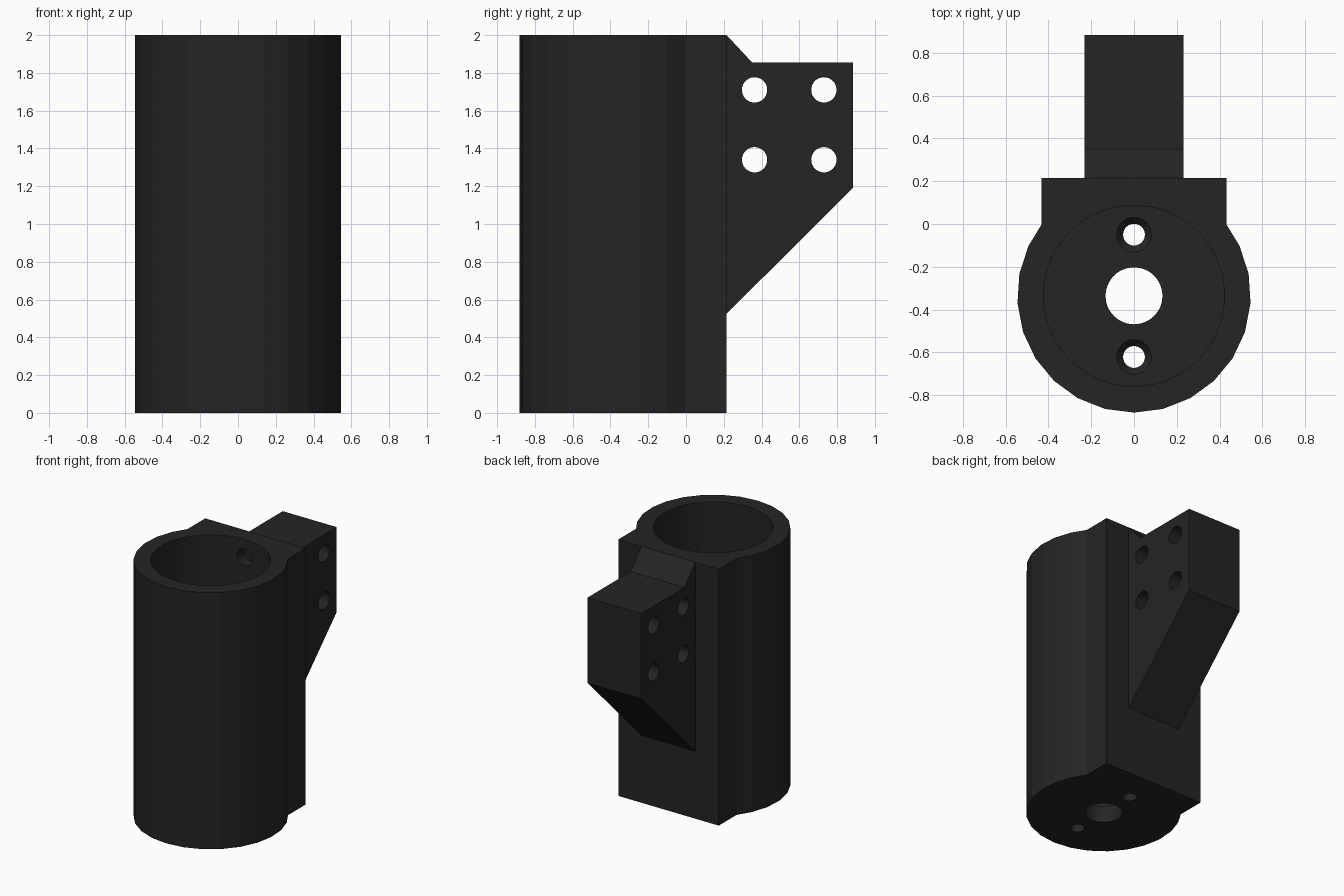
import bpy, bmesh, math
from mathutils import Matrix, Vector

if "Cube" in bpy.data.objects:
    bpy.data.objects.remove(bpy.data.objects["Cube"])

AXIS_Y = -0.336      # centre line of the round socket
R_OUT, R_BORE = 0.546, 0.423
BACK = 0.215         # back face of the mounting block
FLOOR = 0.13         # floor thickness of the socket

black = bpy.data.materials.new("matte black")
black.diffuse_color = (0.018, 0.018, 0.018, 1)
black.use_nodes = True
black.node_tree.nodes["Principled BSDF"].inputs["Base Color"].default_value = black.diffuse_color


def finish(name, bm):
    bmesh.ops.recalc_face_normals(bm, faces=bm.faces)
    mesh = bpy.data.meshes.new(name)
    bm.to_mesh(mesh)
    bm.free()
    mesh.materials.append(black)
    obj = bpy.data.objects.new(name, mesh)
    bpy.context.collection.objects.link(obj)
    return obj


def extrude(name, points, vector):
    bm = bmesh.new()
    face = bm.faces.new([bm.verts.new(p) for p in points])
    new = bmesh.ops.extrude_face_region(bm, geom=[face])["geom"]
    bmesh.ops.translate(bm, vec=vector,
                        verts=[g for g in new if isinstance(g, bmesh.types.BMVert)])
    return finish(name, bm)


def rod(name, start, end, r1, r2=None, segments=48):
    """Cylinder or cone from start to end."""
    a, b = Vector(start), Vector(end)
    bm = bmesh.new()
    turn = (b - a).to_track_quat('Z', 'Y').to_matrix().to_4x4()
    bmesh.ops.create_cone(bm, cap_ends=True, segments=segments, radius1=r1,
                          radius2=r1 if r2 is None else r2, depth=(b - a).length,
                          matrix=Matrix.Translation((a + b) / 2) @ turn)
    return finish(name, bm)


def combine(target, tool, operation):
    mod = target.modifiers.new(operation.lower(), 'BOOLEAN')
    mod.object, mod.operation, mod.solver = tool, operation, 'EXACT'
    bpy.context.view_layer.objects.active = target
    bpy.ops.object.modifier_apply(modifier=mod.name)
    bpy.data.objects.remove(tool)


# Round socket with a square block at the back, as one profile
step = math.tau / 25
outline = [(R_OUT * math.sin(i * step), AXIS_Y - R_OUT * math.cos(i * step), 0)
           for i in range(-8, 9)]
outline += [(0.433, -0.003, 0), (0.433, BACK, 0), (-0.433, BACK, 0), (-0.433, -0.003, 0)]
holder = extrude("socket_holder", outline, (0, 0, 2))

# Mounting bracket with a chamfered top and sloped underside
side = [(BACK - 0.04, 2), (BACK, 2), (0.35, 1.855), (0.883, 1.855),
        (0.883, 1.19), (BACK, 0.525), (BACK - 0.04, 0.525)]
bracket = extrude("bracket", [(-0.232, y, z) for y, z in side], (0.464, 0, 0))
combine(holder, bracket, 'UNION')

# Socket bore and central floor hole
combine(holder, rod("bore", (0, AXIS_Y, FLOOR), (0, AXIS_Y, 2.2), R_BORE, segments=72),
        'DIFFERENCE')
combine(holder, rod("floor_hole", (0, AXIS_Y, -0.2), (0, AXIS_Y, FLOOR + 0.2), 0.133),
        'DIFFERENCE')

# Countersunk screw holes in the floor
for s in (-1, 1):
    y = AXIS_Y + s * 0.286
    combine(holder, rod("screw_hole", (0, y, -0.2), (0, y, FLOOR + 0.2), 0.051, segments=32),
            'DIFFERENCE')
    combine(holder, rod("countersink", (0, y, FLOOR - 0.04), (0, y, FLOOR + 0.01),
                        0.045, 0.09, 32), 'DIFFERENCE')

# Cross holes through the bracket
for y in (0.363, 0.73):
    for z in (1.34, 1.71):
        combine(holder, rod("cross_hole", (-0.5, y, z), (0.5, y, z), 0.067, segments=40),
                'DIFFERENCE')

# Small blind hole in the back wall of the bore
combine(holder, rod("blind_hole", (0, AXIS_Y + 0.3, 1.86), (0, 0.17, 1.86), 0.067, segments=32),
        'DIFFERENCE')
